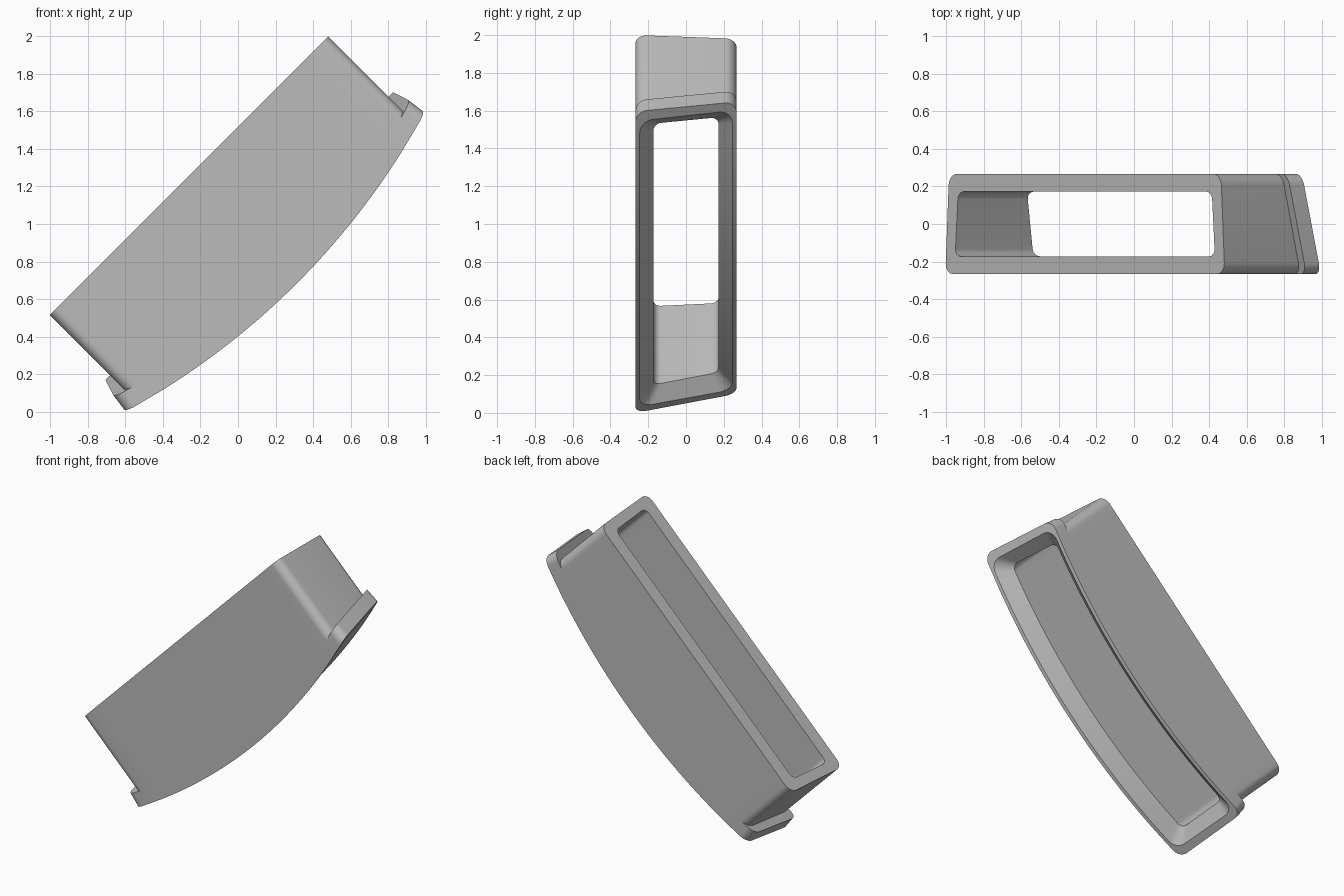
import bpy
import bmesh
import math
from mathutils import Vector

if "Cube" in bpy.data.objects:
    bpy.data.objects.remove(bpy.data.objects["Cube"], do_unlink=True)

ROOT2 = math.sqrt(2)
CENTRE = 0.704      # middle of the duct along its long side
TOP = -1.073        # depth of the flat mouth
RADIUS = 4.0        # curvature of the bowed mouth


def flat(u, y):
    return TOP


def bowed(offset):
    # Curved mouth surface, leaning back towards +y
    return lambda u, y: (-0.262 - RADIUS + math.sqrt(RADIUS ** 2 - u * u)
                         - 0.22 * (y + 0.267) - offset)


def ring(front, back, depth, radius, surface):
    """Rounded four-sided loop: half lengths at front and back, laid on a surface."""
    corners = [Vector(c) for c in ((-front, -depth), (front, -depth),
                                   (back, depth), (-back, depth))]
    side = [-0.9 + 1.8 * i / 30 for i in range(31)]
    points = []
    for i, corner in enumerate(corners):
        a = corner + (corners[i - 1] - corner).normalized() * radius
        b = corner + (corners[(i + 1) % 4] - corner).normalized() * radius
        # Rounded corner
        for k in range(9):
            t = k / 8
            weight = 2 * t * (1 - t) * 0.71
            total = (1 - t) ** 2 + weight + t * t
            points.append((a * (1 - t) ** 2 + corner * weight + b * t * t) / total)
        # Long sides are divided so they can follow the bow
        if i == 0:
            points += [Vector((u, -depth)) for u in side]
        elif i == 2:
            points += [Vector((u, depth)) for u in reversed(side)]
    result = []
    for u, y in points:
        w = surface(u, y)
        result.append(((u + CENTRE + w) / ROOT2, y, (u + CENTRE - w) / ROOT2))
    return result


rings = [
    ring(1.052, 1.024, 0.267, 0.06, flat),           # outer flat mouth
    ring(1.052, 1.024, 0.267, 0.06, bowed(0.1)),     # body meets lip
    ring(1.115, 1.080, 0.267, 0.06, bowed(0.1)),     # lip shoulder
    ring(1.128, 1.093, 0.267, 0.06, bowed(0)),       # lip edge
    ring(1.070, 1.045, 0.245, 0.07, bowed(0)),       # rim inside edge
    ring(0.978, 0.955, 0.172, 0.04, bowed(0.08)),    # end of the flare
    ring(0.978, 0.955, 0.172, 0.04, flat),           # inner flat mouth
]

bm = bmesh.new()
loops = [[bm.verts.new(p) for p in r] for r in rings]
for j, loop in enumerate(loops):
    after = loops[(j + 1) % len(loops)]
    for i in range(len(loop)):
        n = (i + 1) % len(loop)
        bm.faces.new((loop[i], loop[n], after[n], after[i]))
bmesh.ops.remove_doubles(bm, verts=bm.verts, dist=0.0001)
bmesh.ops.recalc_face_normals(bm, faces=bm.faces)

mesh = bpy.data.meshes.new("duct_adapter")
bm.to_mesh(mesh)
bm.free()
duct = bpy.data.objects.new("duct_adapter", mesh)
bpy.context.collection.objects.link(duct)

# Plain grey plastic
grey = bpy.data.materials.new("plain_grey")
grey.use_nodes = True
colour = (0.5, 0.5, 0.5, 1)
grey.diffuse_color = colour
grey.node_tree.nodes["Principled BSDF"].inputs["Base Color"].default_value = colour
mesh.materials.append(grey)

bpy.ops.object.select_all(action="DESELECT")
duct.select_set(True)
bpy.context.view_layer.objects.active = duct
bpy.ops.object.shade_smooth_by_angle(angle=math.radians(30))
